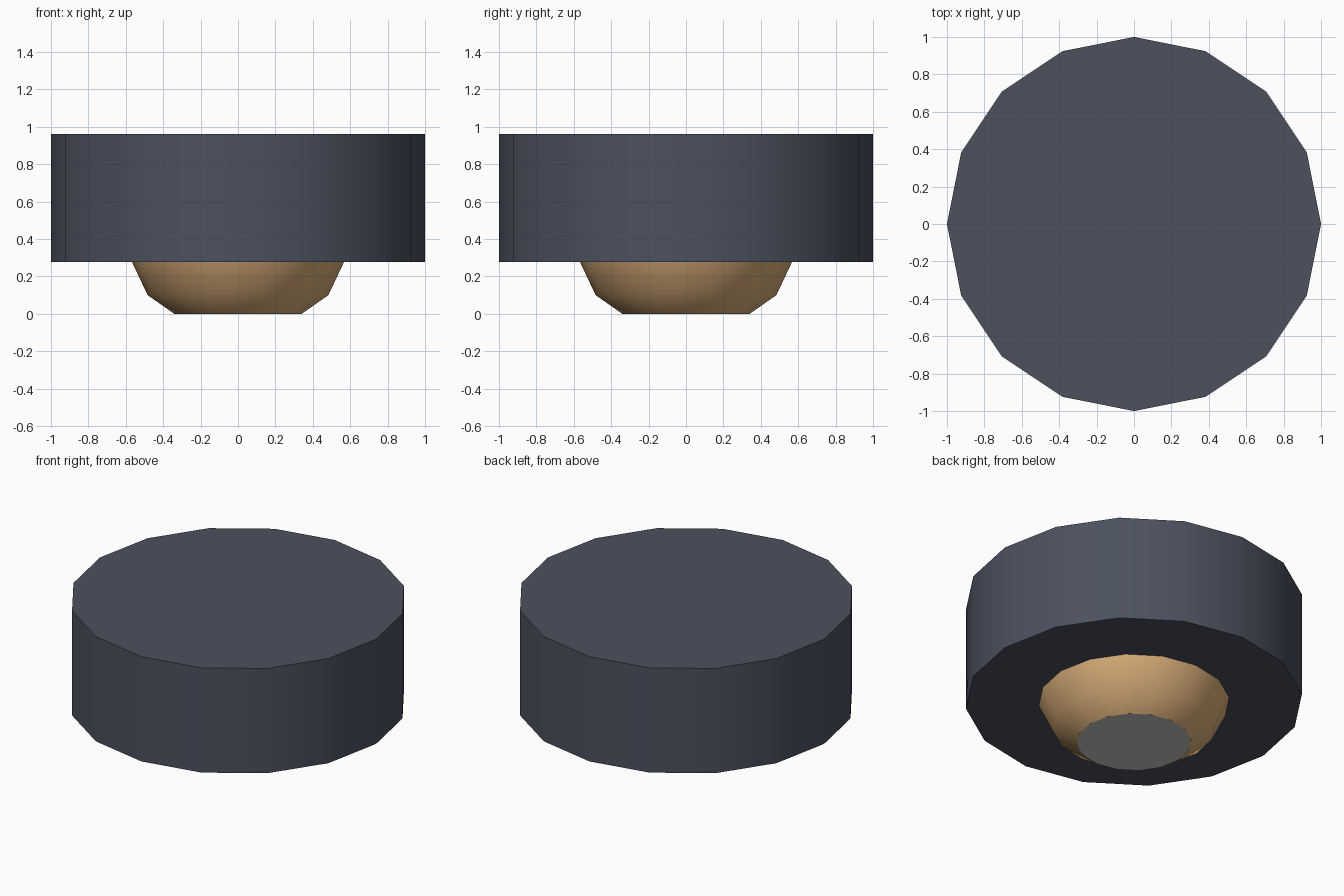
import bpy, bmesh, math

if "Cube" in bpy.data.objects:
    bpy.data.objects.remove(bpy.data.objects["Cube"])

SIDES = 16


def material(name, rgb):
    def lin(c):
        c /= 255
        return c / 12.92 if c <= 0.04045 else ((c + 0.055) / 1.055) ** 2.4
    m = bpy.data.materials.new(name)
    m.diffuse_color = (*[lin(c) for c in rgb], 1)
    m.use_nodes = True
    m.node_tree.nodes["Principled BSDF"].inputs["Base Color"].default_value = m.diffuse_color
    return m


def lathe(name, profile, mats):
    """Closed solid of revolution from (radius, z) points, bottom to top."""
    bm = bmesh.new()
    rings = [[bm.verts.new((r * math.cos(2 * math.pi * i / SIDES),
                            r * math.sin(2 * math.pi * i / SIDES), z))
              for i in range(SIDES)] for r, z in profile]
    for a, b in zip(rings, rings[1:]):
        for i in range(SIDES):
            j = (i + 1) % SIDES
            bm.faces.new((a[i], a[j], b[j], b[i])).smooth = True
    # flat end caps, the bottom one in the last material
    bottom = bm.faces.new(rings[0][::-1])
    bottom.material_index = len(mats) - 1
    top = bm.faces.new(rings[-1])
    for cap in (bottom, top):
        for e in cap.edges:
            e.smooth = False
    me = bpy.data.meshes.new(name)
    bm.to_mesh(me)
    bm.free()
    for m in mats:
        me.materials.append(m)
    ob = bpy.data.objects.new(name, me)
    bpy.context.collection.objects.link(ob)
    return ob


dark = material("slate grey", (75, 81, 95))
tan = material("tan", (217, 173, 120))
pale = material("pale grey", (200, 200, 195))

# wide drum housing
lathe("drum_housing", [(1.0, 0.277), (1.0, 0.963)], [dark])

# rounded bowl below, with a pale flat bottom
lathe("lower_bowl", [(0.34, 0.0), (0.483, 0.10), (0.567, 0.277), (0.575, 0.30)], [tan, pale])
